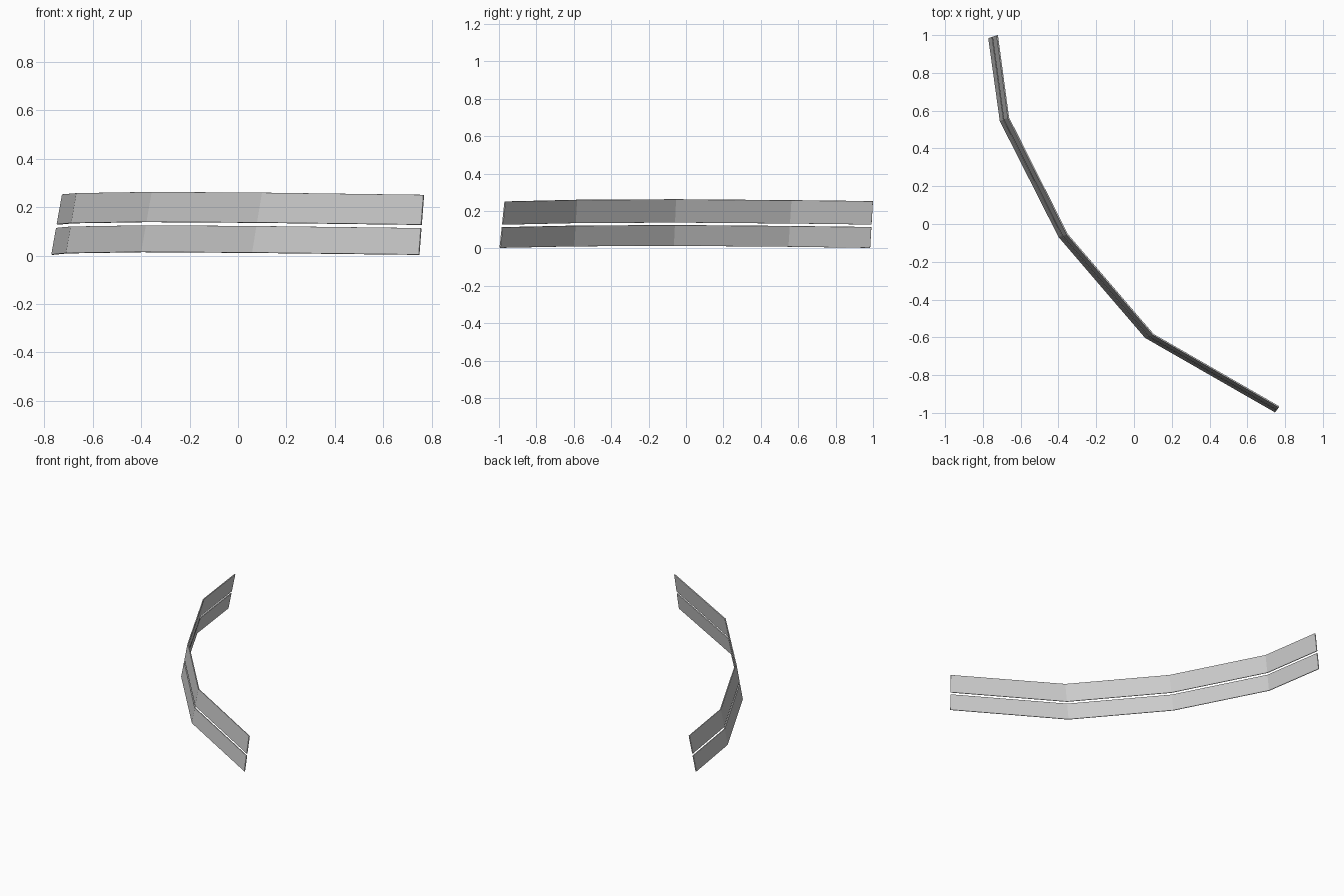
import bpy, bmesh
from mathutils import Vector

if "Cube" in bpy.data.objects:
    bpy.data.objects.remove(bpy.data.objects["Cube"])

THICK = 0.008
# outer bottom edge and inner top edge of the whole bent panel
bottom = [Vector(p) for p in [(-0.772, 0.984, 0.004), (-0.711, 0.545, 0.01), (-0.400, -0.069, 0.015),
                              (0.058, -0.603, 0.012), (0.747, -0.998, 0.004)]]
top = [Vector(p) for p in [(-0.720, 1.0, 0.252), (-0.661, 0.564, 0.257), (-0.350, -0.053, 0.262),
                           (0.104, -0.582, 0.259), (0.770, -0.965, 0.250)]]


def inward(i):
    # horizontal mitred offset toward the concave side, tilted with the lean
    a, b = bottom[max(i - 1, 0)], bottom[min(i + 1, len(bottom) - 1)]
    d = (b - a).normalized()
    return Vector((-d.y, d.x, -0.2)).normalized() * THICK


def slat(name, lo, hi):
    bm = bmesh.new()
    rings = []
    for i, (b, t) in enumerate(zip(bottom, top)):
        n = inward(i)
        outer_top = t - n
        p, q = b.lerp(outer_top, lo), b.lerp(outer_top, hi)
        rings.append([bm.verts.new(v) for v in (p, q, q + n, p + n)])
    for r, s in zip(rings, rings[1:]):
        for k in range(4):
            m = (k + 1) % 4
            bm.faces.new((r[k], r[m], s[m], s[k]))
    bm.faces.new(rings[0])
    bm.faces.new(rings[-1][::-1])
    bmesh.ops.recalc_face_normals(bm, faces=bm.faces)
    mesh = bpy.data.meshes.new(name)
    bm.to_mesh(mesh)
    bm.free()
    ob = bpy.data.objects.new(name, mesh)
    bpy.context.collection.objects.link(ob)
    # small softened rim
    bev = ob.modifiers.new("rim", "BEVEL")
    bev.width = 0.002
    bev.segments = 2
    bev.limit_method = 'ANGLE'
    bev.angle_limit = 1.0


# two bent slats separated by a narrow gap
slat("lower_slat", 0.0, 0.445)
slat("upper_slat", 0.50, 1.0)
